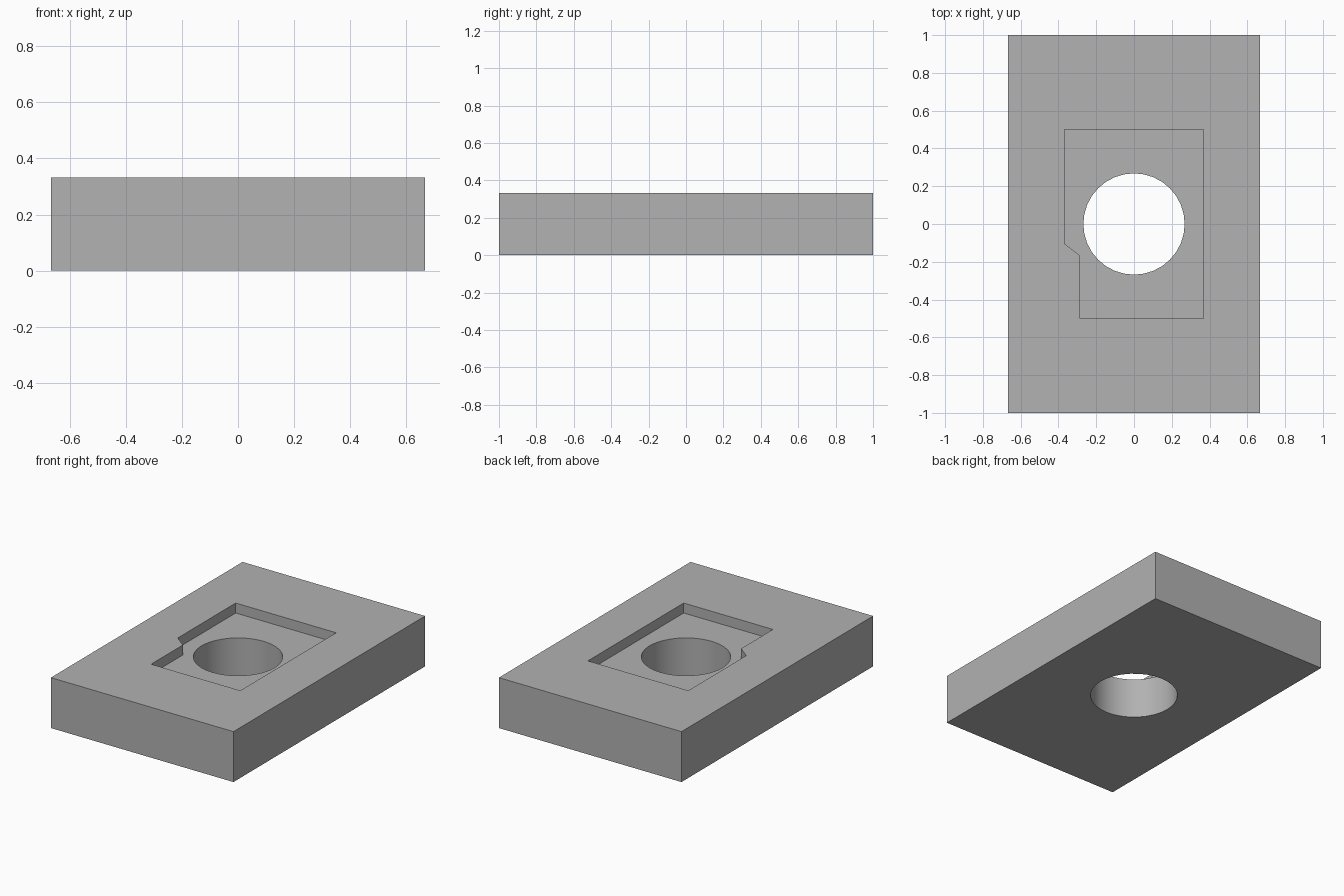
import bpy
import bmesh
import math

if "Cube" in bpy.data.objects:
    bpy.data.objects.remove(bpy.data.objects["Cube"], do_unlink=True)

# Single grey material
grey = bpy.data.materials.new("plain_grey")
grey.use_nodes = True
colour = (0.445, 0.445, 0.445, 1)
grey.diffuse_color = colour
grey.node_tree.nodes["Principled BSDF"].inputs["Base Color"].default_value = colour

HEIGHT = 0.333
POCKET_FLOOR = 0.267
HOLE_RADIUS = 0.268
HOLE_SIDES = 32


def prism(name, outline, bottom, top):
    """Extrude a flat outline upward into a closed solid."""
    bm = bmesh.new()
    face = bm.faces.new([bm.verts.new((x, y, bottom)) for x, y in outline])
    moved = bmesh.ops.extrude_face_region(bm, geom=[face])["geom"]
    verts = [v for v in moved if isinstance(v, bmesh.types.BMVert)]
    bmesh.ops.translate(bm, verts=verts, vec=(0, 0, top - bottom))
    bmesh.ops.recalc_face_normals(bm, faces=bm.faces)
    mesh = bpy.data.meshes.new(name)
    bm.to_mesh(mesh)
    bm.free()
    mesh.materials.append(grey)
    obj = bpy.data.objects.new(name, mesh)
    bpy.context.collection.objects.link(obj)
    return obj


def cut(target, cutter):
    """Subtract the cutter from the target, then discard it."""
    cutter.hide_render = True
    mod = target.modifiers.new("cut", "BOOLEAN")
    mod.operation = "DIFFERENCE"
    mod.solver = "EXACT"
    mod.object = cutter
    bpy.context.view_layer.objects.active = target
    bpy.ops.object.modifier_apply(modifier=mod.name)
    bpy.data.objects.remove(cutter, do_unlink=True)


# Rectangular block
block = prism("block", [(-0.667, -1), (0.667, -1), (0.667, 1), (-0.667, 1)], 0, HEIGHT)

# Shallow pocket with a stepped, slanted right side
pocket = [(-0.285, -0.5), (0.367, -0.5), (0.367, 0.5),
          (-0.367, 0.5), (-0.367, -0.105), (-0.285, -0.168)]
cut(block, prism("pocket_cutter", pocket, POCKET_FLOOR, HEIGHT + 0.1))

# Round through hole
angles = [2 * math.pi * i / HOLE_SIDES for i in range(HOLE_SIDES)]
circle = [(HOLE_RADIUS * math.cos(a), HOLE_RADIUS * math.sin(a)) for a in angles]
cut(block, prism("hole_cutter", circle, -0.1, HEIGHT + 0.1))

# Smooth hole wall, crisp edges elsewhere
bpy.ops.object.select_all(action="DESELECT")
block.select_set(True)
bpy.context.view_layer.objects.active = block
bpy.ops.object.shade_smooth_by_angle(angle=math.radians(30))
